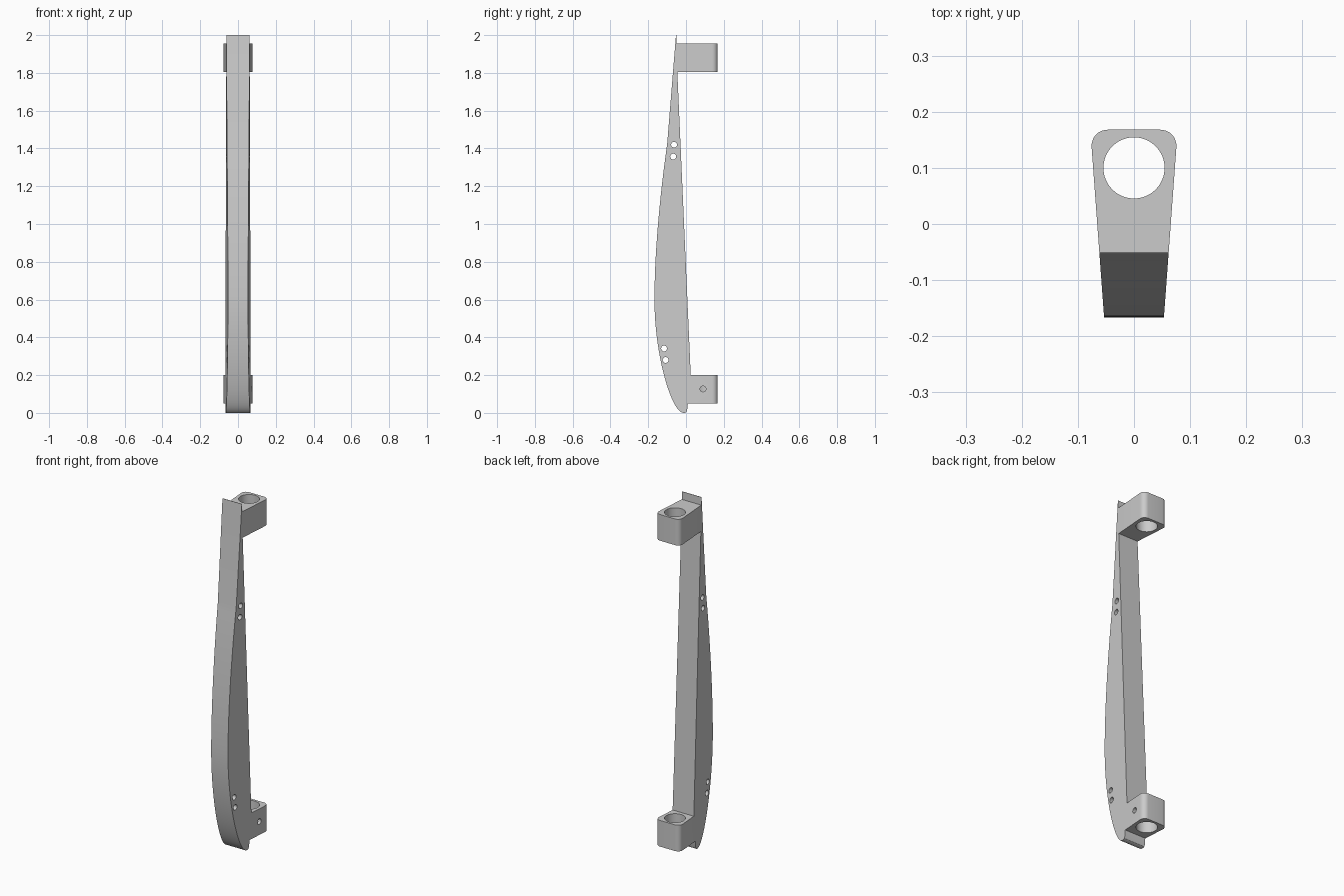
import bpy, bmesh, math
from mathutils import Vector, Matrix
from mathutils.geometry import interpolate_bezier

if "Cube" in bpy.data.objects:
    bpy.data.objects.remove(bpy.data.objects["Cube"])


def half_width(y):
    return 0.0655 + 0.0733 * y


def curve(points, steps):
    return [(p.x, p.y) for p in interpolate_bezier(*[Vector(p) for p in points], steps)]


def cylinder_cutter(name, center, radius, length, axis, segments):
    bm = bmesh.new()
    bmesh.ops.create_cone(bm, cap_ends=True, segments=segments,
                          radius1=radius, radius2=radius, depth=length)
    if axis == 'X':
        bmesh.ops.rotate(bm, verts=bm.verts, matrix=Matrix.Rotation(math.pi / 2, 3, 'Y'))
    bmesh.ops.translate(bm, verts=bm.verts, vec=center)
    return make_object(name, bm)


def make_object(name, bm):
    mesh = bpy.data.meshes.new(name)
    bm.to_mesh(mesh)
    bm.free()
    obj = bpy.data.objects.new(name, mesh)
    bpy.context.collection.objects.link(obj)
    return obj


# Side outline (y, z): bulged front, rounded foot, two clamp blocks on the back
BACK = 0.168
profile = [(-0.053, 2.0)]
profile += curve([(-0.1, 1.42), (-0.132, 1.2), (-0.167, 0.87), (-0.167, 0.6)], 20)
profile += curve([(-0.167, 0.6), (-0.167, 0.3), (-0.075, 0), (-0.013, 0)], 24)[1:]
profile += [(-0.004, 0.001), (0.002, 0.005), (0.006, 0.014), (0.010, 0.05),
            (BACK, 0.05), (BACK, 0.2), (0.025, 0.2),
            (-0.046, 1.805), (BACK, 1.805), (BACK, 1.955),
            (-0.050, 1.955), (-0.051, 2.0)]

# Bracket body, widening towards the back
bm = bmesh.new()
left = [bm.verts.new((-half_width(y), y, z)) for y, z in profile]
right = [bm.verts.new((half_width(y), y, z)) for y, z in profile]
bm.faces.new(left)
bm.faces.new(right[::-1])
count = len(profile)
for i in range(count):
    j = (i + 1) % count
    bm.faces.new((left[i], right[i], right[j], left[j]))
bmesh.ops.recalc_face_normals(bm, faces=bm.faces)

# Rounded upright corners of the clamp blocks
corners = [e for e in bm.edges
           if all(v.co.y > 0.16 for v in e.verts)
           and abs(e.verts[0].co.z - e.verts[1].co.z) > 0.1
           and abs(e.verts[0].co.x - e.verts[1].co.x) < 0.01]
bmesh.ops.bevel(bm, geom=corners, offset=0.031, offset_type='OFFSET',
                segments=8, profile=0.5, affect='EDGES')
body = make_object("bracket_body", bm)

# Tube bore, through bolt holes and the one-sided set screw hole
cutters = [cylinder_cutter("tube_bore_cutter", (0, 0.1, 1.0), 0.0545, 2.2, 'Z', 64)]
for y, z in [(-0.063, 1.42), (-0.068, 1.357), (-0.116, 0.341), (-0.108, 0.28)]:
    cutters.append(cylinder_cutter("bolt_hole_cutter", (0, y, z), 0.0155, 0.4, 'X', 32))
cutters.append(cylinder_cutter("set_screw_cutter", (0.1, 0.09, 0.127), 0.0155, 0.2, 'X', 32))

bpy.context.view_layer.objects.active = body
body.select_set(True)
for cutter in cutters:
    cutter.hide_render = True
    mod = body.modifiers.new("hole", 'BOOLEAN')
    mod.operation = 'DIFFERENCE'
    mod.solver = 'EXACT'
    mod.object = cutter
    bpy.ops.object.modifier_apply(modifier=mod.name)
    bpy.data.objects.remove(cutter)

bpy.ops.object.shade_smooth_by_angle(angle=math.radians(30))
